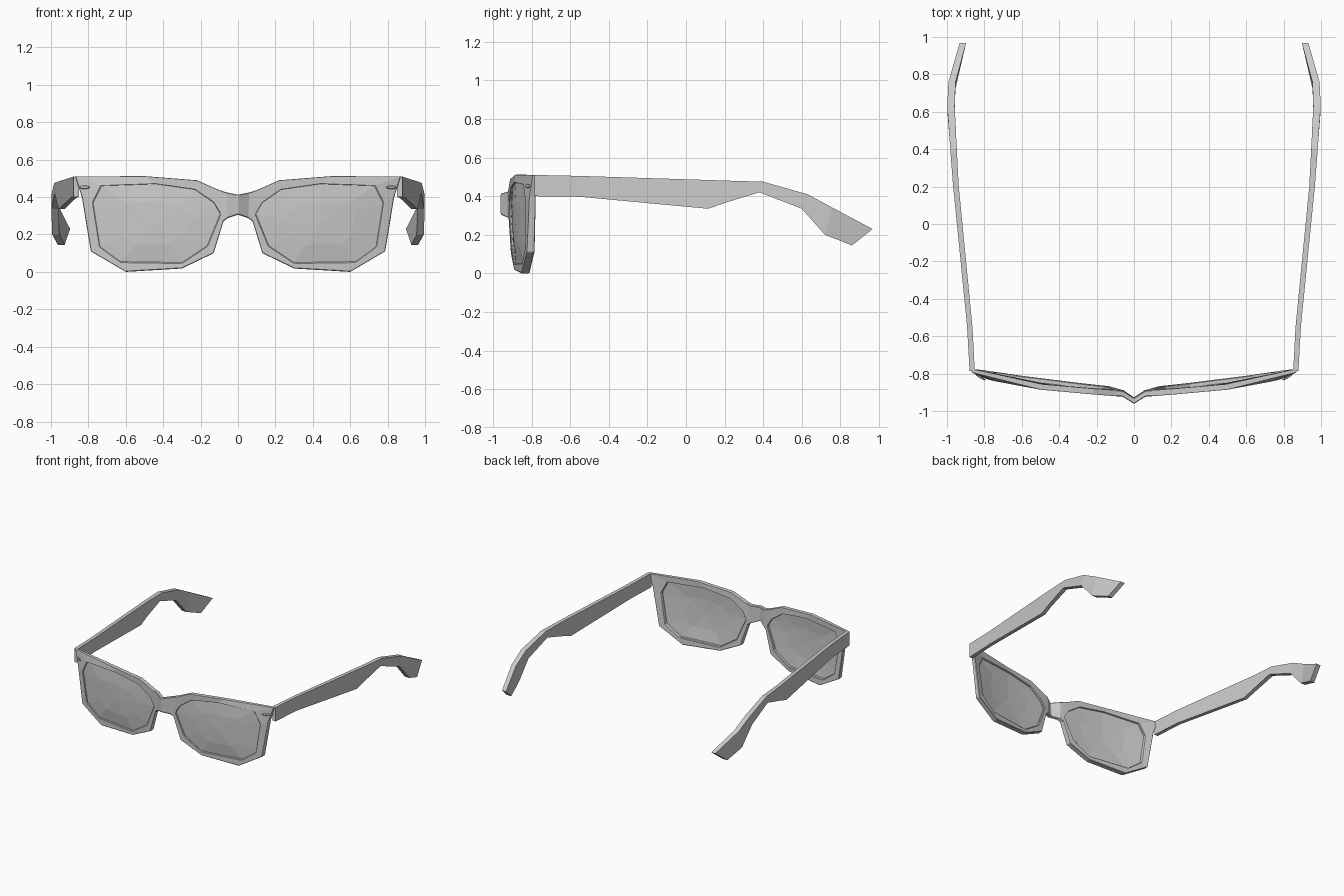
import bpy, bmesh
from mathutils import Vector

if "Cube" in bpy.data.objects:
    bpy.data.objects.remove(bpy.data.objects["Cube"])


def lerp(table, v):
    """Piecewise linear lookup in [(key, value), ...]."""
    for (a, fa), (b, fb) in zip(table, table[1:]):
        if v <= b:
            return fa + (fb - fa) * (v - a) / (b - a)
    return table[-1][1]


# wrap of the front seen from above, with a slight backward tilt at the bottom
WRAP = [(0, -.962), (.06, -.925), (.30, -.905), (.50, -.886), (.80, -.833), (.88, -.787)]


def front_y(x, z):
    return lerp(WRAP, x) + .015 * max(0, (.51 - z) / .51) * min(1, x / .1)


def finish(name, bm, bevel=0, mirror=True):
    bmesh.ops.recalc_face_normals(bm, faces=bm.faces[:])
    me = bpy.data.meshes.new(name)
    bm.to_mesh(me)
    bm.free()
    ob = bpy.data.objects.new(name, me)
    bpy.context.collection.objects.link(ob)
    if mirror:
        m = ob.modifiers.new("mirror", 'MIRROR')
        m.use_clip = True
        m.merge_threshold = .0005
    if bevel:
        b = ob.modifiers.new("bevel", 'BEVEL')
        b.width, b.segments, b.limit_method = bevel, 1, 'ANGLE'
    return ob


OUTER = [(.10, .437), (.22, .49), (.50, .512), (.87, .51), (.835, .40),
         (.787, .11), (.60, .0), (.30, .018), (.13, .10), (.078, .27)]
INNER = [(.13, .37), (.23, .44), (.44, .47), (.73, .46), (.775, .37),
         (.738, .135), (.63, .055), (.30, .05), (.165, .14), (.095, .31)]

# front frame: rim around one lens plus half of the bridge, mirrored
bm = bmesh.new()


def pair(x, z):
    y = front_y(x, z)
    t = .03 + .012 * (.51 - z) / .51
    if x > .85:
        t = .018
    return bm.verts.new((x, y, z)), bm.verts.new((x, y + t, z))


def slab(a, b, c, d):
    """Front and back quad between four point pairs."""
    bm.faces.new([p[0] for p in (a, b, c, d)])
    bm.faces.new([p[1] for p in (d, c, b, a)])


def wall(a, b):
    bm.faces.new((a[0], b[0], b[1], a[1]))


out = [pair(*p) for p in OUTER]
inn = [pair(*p) for p in INNER]
n = len(out)
for i in range(n):
    j = (i + 1) % n
    slab(out[i], out[j], inn[j], inn[i])
    wall(inn[j], inn[i])
    if j:
        wall(out[i], out[j])
tops = [out[0], pair(.06, .425), pair(0, .413)]
lows = [out[-1], pair(.055, .287), pair(0, .305)]
for i in range(2):
    slab(tops[i], lows[i], lows[i + 1], tops[i + 1])
    wall(tops[i], tops[i + 1])
    wall(lows[i], lows[i + 1])
finish("front_frame", bm, .004)

# lenses: thin faceted domes set just behind the front of the rim
bm = bmesh.new()
centre = Vector((.44, .26))
for back in (0, .008):
    rings = []
    for s, bulge in ((1.01, 0), (.55, .009)):
        pts = [centre + (Vector(p) - centre) * s for p in INNER]
        rings.append([bm.verts.new((p.x, front_y(p.x, p.y) + .010 + back - bulge, p.y))
                      for p in pts])
    mid = bm.verts.new((centre.x, front_y(*centre) - .002 + back, centre.y))
    for i in range(n):
        j = (i + 1) % n
        bm.faces.new((rings[0][i], rings[0][j], rings[1][j], rings[1][i]))
        bm.faces.new((rings[1][i], rings[1][j], mid))
finish("lenses", bm)

# temples: four-sided arms with a bent ear hook
TOP = [(-.785, .51), (-.55, .505), (.115, .484), (.20, .481), (.40, .475),
       (.63, .41), (.76, .34), (.967, .23)]
LOW = [(-.785, .40), (-.55, .397), (.115, .335), (.20, .365), (.38, .42),
       (.60, .335), (.72, .20), (.86, .145)]
SIDE = [(-.79, .879), (-.5, .895), (.2, .967), (.62, .999), (.76, .992), (.97, .932)]
WIDE = [(-.79, .028), (.2, .03), (.62, .04), (.97, .035)]
bm = bmesh.new()
prev = None
for t, l in zip(TOP, LOW):
    ring = []
    for (y, z), inside in ((t, 0), (t, 1), (l, 1), (l, 0)):
        ring.append(bm.verts.new((lerp(SIDE, y) - inside * lerp(WIDE, y), y, z)))
    if prev:
        for i in range(4):
            bm.faces.new((prev[i], prev[i - 1], ring[i - 1], ring[i]))
    else:
        bm.faces.new(ring)
    prev = ring
bm.faces.new(prev[::-1])
finish("temples", bm)

# small oval rivets at the outer top corners
bm = bmesh.new()
bmesh.ops.create_uvsphere(bm, u_segments=8, v_segments=4, radius=1)
for v in bm.verts:
    x, z = .82 + v.co.x * .028, .452 + v.co.z * .01
    v.co = Vector((x, front_y(x, z) + v.co.y * .007, z))
finish("rivets", bm)
